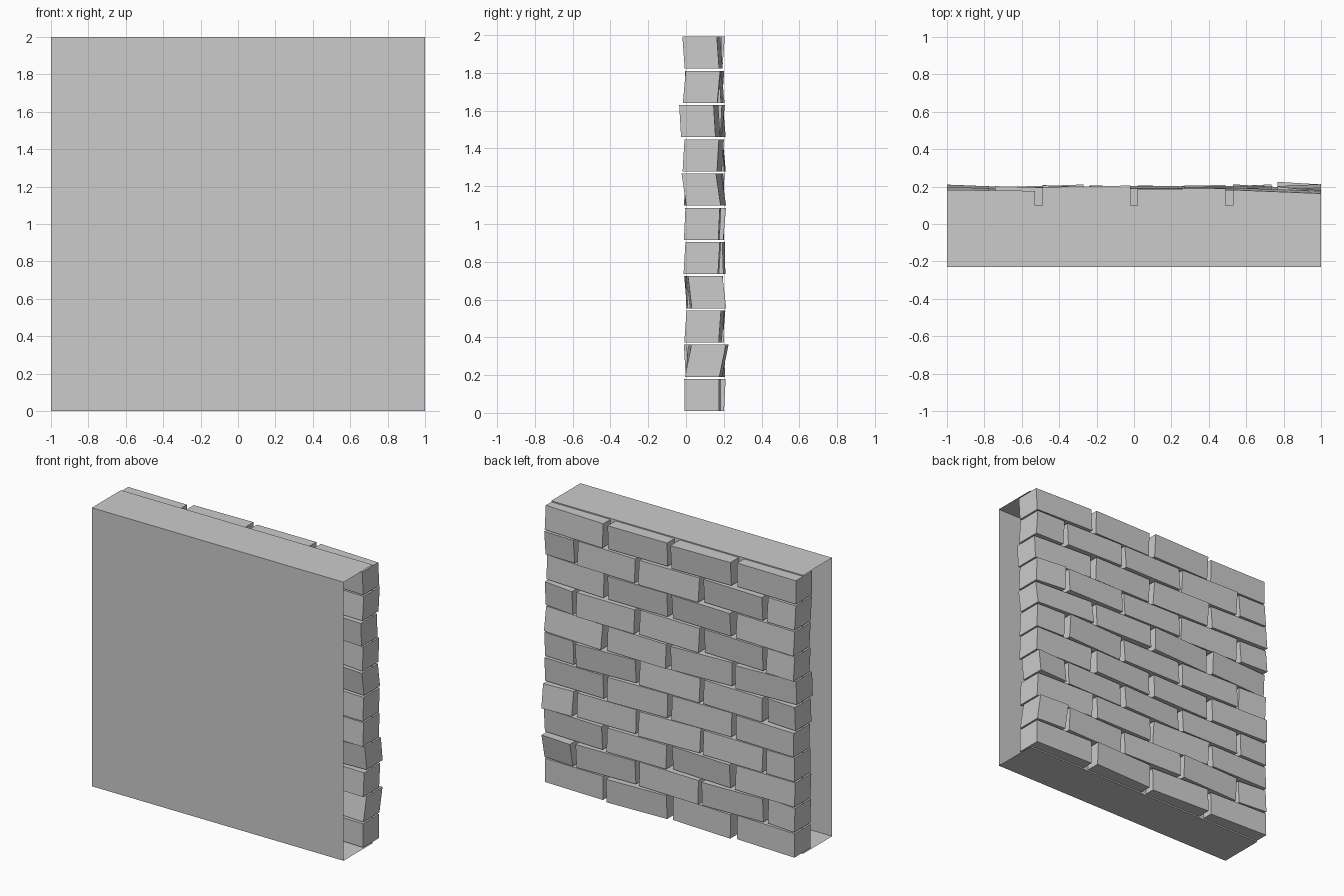
import bpy, bmesh, random

if "Cube" in bpy.data.objects:
    bpy.data.objects.remove(bpy.data.objects["Cube"])

random.seed(4)


def make_object(name, verts, faces):
    mesh = bpy.data.meshes.new(name)
    mesh.from_pydata(verts, [], faces)
    obj = bpy.data.objects.new(name, mesh)
    bpy.context.collection.objects.link(obj)
    return obj


# wall core: rectangular sleeve, open at both ends
profile = [(-0.23, 0), (0.10, 0), (0.10, 2), (-0.23, 2)]
core_verts = [(x, y, z) for x in (-1, 1) for y, z in profile]
core_faces = [(i, (i + 1) % 4, (i + 1) % 4 + 4, i + 4) for i in range(4)]
core = make_object("wall_core", core_verts, [f[::-1] for f in core_faces])

ROWS, PITCH, Z0, HEIGHT, DEPTH = 11, 0.1812, 0.01, 0.17, 0.182


def add_brick(bm, x0, x1, z0, y_left, y_right, lean):
    """Box sheared in depth, so its ends and beds stay square to the wall."""
    cube = bmesh.ops.create_cube(bm, size=1)
    for v in cube["verts"]:
        u, d, h = v.co.x + 0.5, v.co.y, v.co.z
        v.co = (x0 + (x1 - x0) * u,
                y_left + (y_right - y_left) * u + d * DEPTH + lean * h,
                z0 + (h + 0.5) * HEIGHT)


# mid-depth and lean of the brick at the right-hand end of each course
right_ends = [(0.083, 0), (0.103, 0.035), (0.088, 0.012), (0.112, -0.02),
              (0.083, 0.01), (0.084, 0.008), (0.08, -0.025), (0.078, 0.01),
              (0.06, -0.01), (0.082, 0.015), (0.078, -0.012)]
# mid-depth at both ends of the bricks in the top course
top_course = [(0.09, 0.085), (0.1, 0.108), (0.092, 0.095), (0.097, 0.078)]

# brick facing in running bond
bm = bmesh.new()
for row in range(ROWS):
    joints = [-0.51, 0, 0.51] if row % 2 == 0 else [-0.76, -0.255, 0.255, 0.75]
    gap = 0.02 if row % 2 == 0 else 0.016
    starts = [-1] + [j + gap for j in joints]
    ends = [j - gap for j in joints] + [1]
    for i, (x0, x1) in enumerate(zip(starts, ends)):
        mid = 0.1 + random.uniform(-0.008, 0.008)
        yaw = random.uniform(-0.013, 0.013)
        lean = random.uniform(-0.016, 0.016)
        y0, y1 = mid - yaw, mid + yaw
        if row == ROWS - 1:
            y0, y1 = top_course[i]
        if x1 == 1:
            y1, lean = right_ends[row]
        add_brick(bm, x0, x1, Z0 + row * PITCH, y0, y1, lean)
bricks = make_object("bricks", [], [])
bm.to_mesh(bricks.data)
bm.free()
